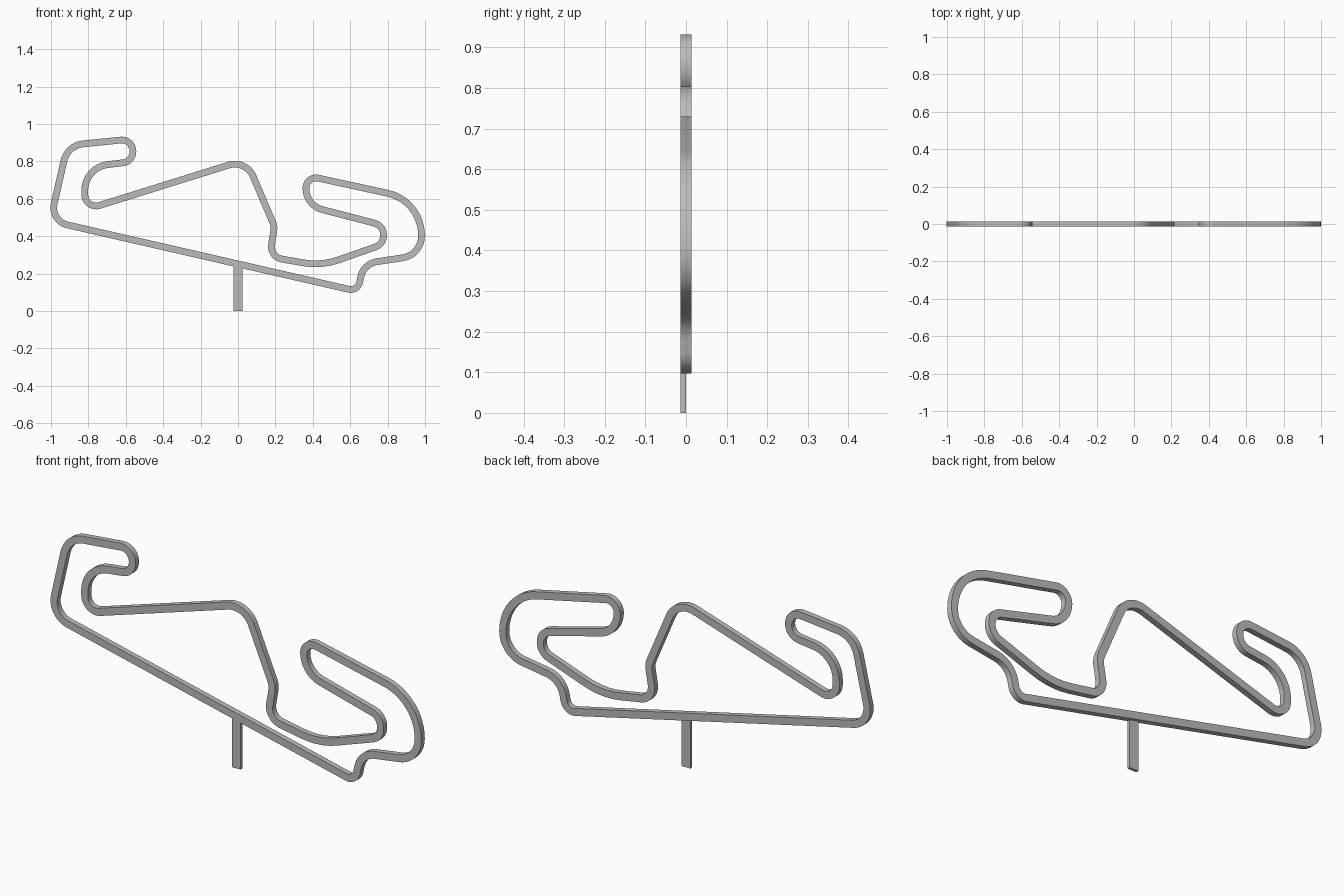
import bpy, bmesh, math
from mathutils import Vector

if "Cube" in bpy.data.objects:
    bpy.data.objects.remove(bpy.data.objects["Cube"], do_unlink=True)

WIDTH, HALF_DEPTH = 0.036, 0.0135

grey = bpy.data.materials.new("plain_grey")
grey.use_nodes = True
grey.diffuse_color = (0.5, 0.5, 0.5, 1)
grey.node_tree.nodes["Principled BSDF"].inputs["Base Color"].default_value = (0.5, 0.5, 0.5, 1)

# Corners of the circuit centreline: x, z, rounding radius
CORNERS = [
    (-1.004, .481, .095), (.64, .105, .048), (.671, .253, .105),
    (.981, .299, .118), (.981, .59, .23), (.361, .725, .054),
    (.366, .564, .117), (.778, .457, .064), (.778, .357, .064),
    (.445, .241, .374), (.168, .289, .069), (.195, .452, .08),
    (.043, .809, .107), (-.818, .54, .061), (-.821, .767, .139),
    (-.562, .799, .059), (-.562, .92, .059), (-.912, .885, .118),
]


def rounded_path(corners):
    """Replace each corner by a circular arc; return points with side normals."""
    path = []
    pts = [Vector((x, z)) for x, z, r in corners]
    for i, (x, z, radius) in enumerate(corners):
        p = pts[i]
        d_in = (p - pts[i - 1]).normalized()
        d_out = (pts[(i + 1) % len(pts)] - p).normalized()
        turn = math.atan2(d_in.x * d_out.y - d_in.y * d_out.x, d_in.dot(d_out))
        side = math.copysign(1, turn)
        start = p - d_in * radius * math.tan(abs(turn) / 2)
        normal = Vector((-d_in.y, d_in.x))
        centre = start + normal * side * radius
        steps = max(4, math.ceil(abs(turn) / math.radians(7)))
        for k in range(steps + 1):
            a = turn * k / steps
            n = Vector((normal.x * math.cos(a) - normal.y * math.sin(a),
                        normal.x * math.sin(a) + normal.y * math.cos(a)))
            path.append((centre - n * side * radius, n))
    return path


def finish(bm, name):
    bmesh.ops.recalc_face_normals(bm, faces=bm.faces)
    mesh = bpy.data.meshes.new(name)
    bm.to_mesh(mesh)
    bm.free()
    mesh.materials.append(grey)
    obj = bpy.data.objects.new(name, mesh)
    bpy.context.collection.objects.link(obj)
    return obj


# Circuit ribbon: a rectangular section carried round the closed centreline
bm = bmesh.new()
section = [(-1, -1), (1, -1), (1, 1), (-1, 1)]
rings = []
for p, n in rounded_path(CORNERS):
    ring = []
    for s, d in section:
        q = p + n * s * WIDTH / 2
        ring.append(bm.verts.new((q.x, d * HALF_DEPTH, q.y)))
    rings.append(ring)
for i, b in enumerate(rings):
    a = rings[i - 1]
    for j in range(4):
        k = (j + 1) % 4
        bm.faces.new((a[j], a[k], b[k], b[j]))
track = finish(bm, "track_ribbon")
bpy.ops.object.select_all(action='DESELECT')
track.select_set(True)
bpy.context.view_layer.objects.active = track
bpy.ops.object.shade_smooth_by_angle(angle=math.radians(30))

# Support post: front half of the depth, up into the long straight
bm = bmesh.new()
bmesh.ops.create_cube(bm, size=1)
bmesh.ops.scale(bm, vec=(0.046, HALF_DEPTH, 0.245), verts=bm.verts)
bmesh.ops.translate(bm, vec=(0, -HALF_DEPTH / 2, 0.1225), verts=bm.verts)
finish(bm, "support_post")
